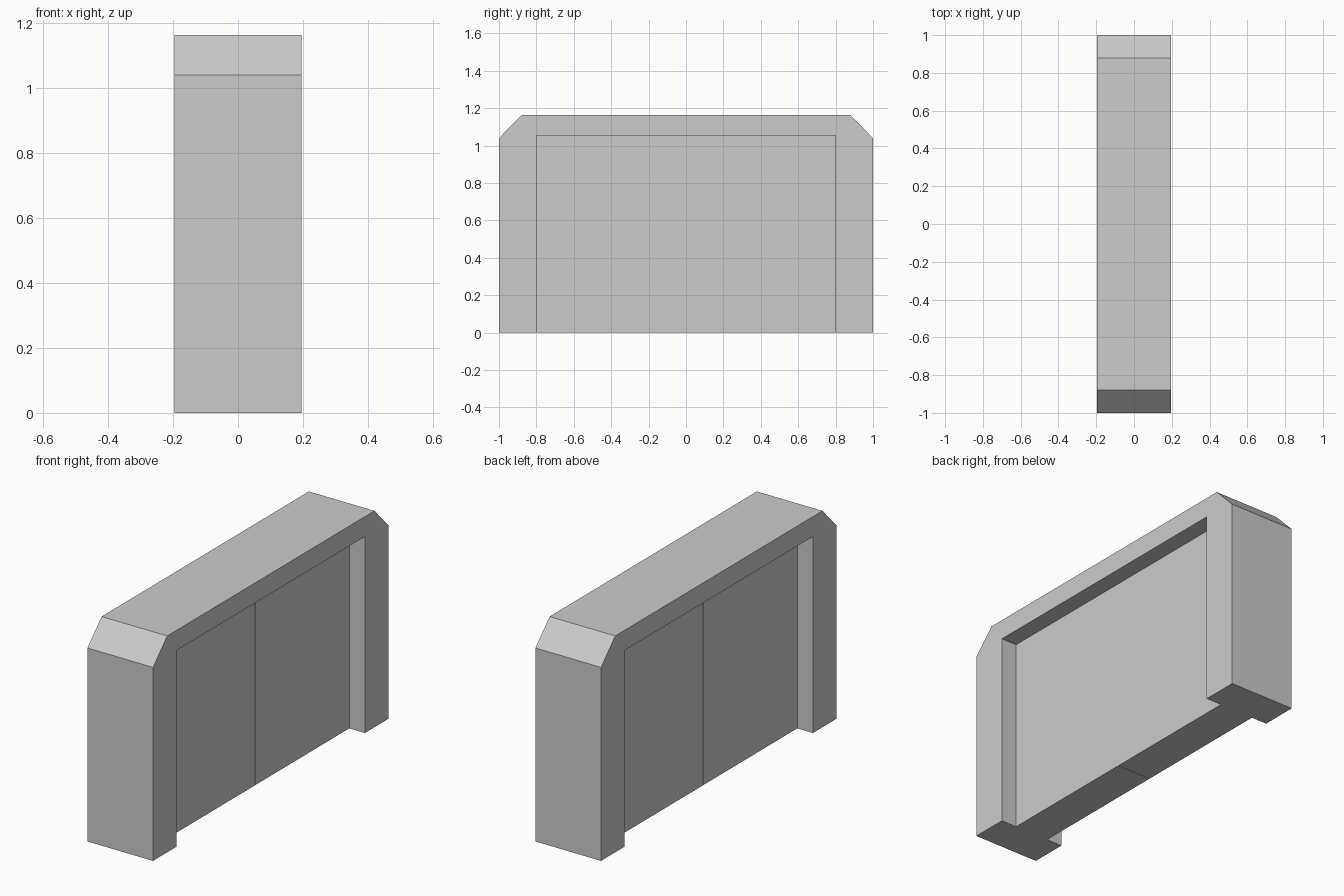
import bpy, bmesh

if "Cube" in bpy.data.objects:
    bpy.data.objects.remove(bpy.data.objects["Cube"])

DEPTH = 0.195       # half depth of the frame along x
DOOR = 0.102        # half thickness of the door panels
OPEN_Y, OPEN_Z = 0.80, 1.055


def prism(name, profile, half):
    """Extrude a closed (y, z) profile along x, centred on x = 0."""
    bm = bmesh.new()
    face = bm.faces.new([bm.verts.new((-half, y, z)) for y, z in profile])
    ext = bmesh.ops.extrude_face_region(bm, geom=[face])
    verts = [g for g in ext["geom"] if isinstance(g, bmesh.types.BMVert)]
    bmesh.ops.translate(bm, verts=verts, vec=(2 * half, 0, 0))
    bmesh.ops.recalc_face_normals(bm, faces=bm.faces)
    mesh = bpy.data.meshes.new(name)
    bm.to_mesh(mesh)
    bm.free()
    obj = bpy.data.objects.new(name, mesh)
    bpy.context.collection.objects.link(obj)
    return obj


# Door frame: an arch with chamfered upper corners
right_half = [(OPEN_Y, OPEN_Z), (OPEN_Y, 0), (1.0, 0), (1.0, 1.04), (0.88, 1.163)]
left_half = [(-y, z) for y, z in reversed(right_half)]
prism("door_frame", right_half + left_half, DEPTH)

# Two sliding door panels meeting in the middle
for side, label in ((-1, "front"), (1, "back")):
    prism("door_panel_" + label,
          [(0.001 * side, 0), (OPEN_Y * side, 0),
           (OPEN_Y * side, OPEN_Z), (0.001 * side, OPEN_Z)], DOOR)
